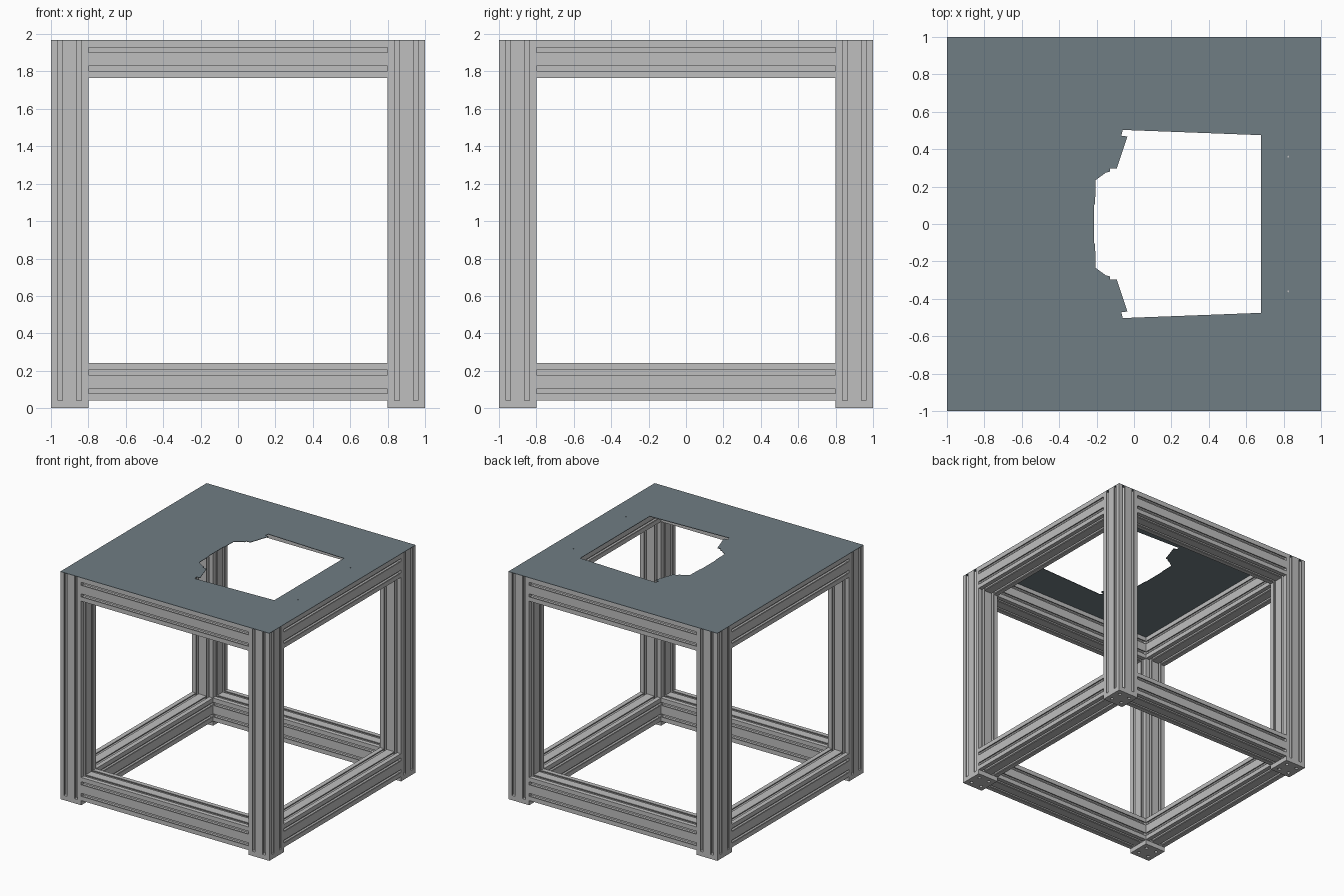
import bpy
import math
from mathutils import Matrix, Vector

cube = bpy.data.objects.get("Cube")
if cube:
    bpy.data.objects.remove(cube, do_unlink=True)


def make_material(name, color):
    mat = bpy.data.materials.new(name)
    mat.use_nodes = True
    mat.diffuse_color = (*color, 1)
    mat.node_tree.nodes["Principled BSDF"].inputs["Base Color"].default_value = (*color, 1)
    return mat


aluminium = make_material("aluminium grey", (0.52, 0.52, 0.52))
slate = make_material("slate blue grey", (0.16, 0.205, 0.23))

SIZE = 0.2            # width of the square extrusion
HALF = SIZE / 2
PITCH = 0.05          # slot and bore distance from the extrusion axis
CAP = 0.04            # thickness of the foot caps
TOP = 1.965           # underside of the table plate
PLATE = 0.004


def circle(cx, cy, r, n=16):
    return [(cx + r * math.cos(math.tau * i / n), cy + r * math.sin(math.tau * i / n))
            for i in range(n)]


def square(h):
    return [(-h, -h), (h, -h), (h, h), (-h, h)]


def extrude(name, loops, length, mat, matrix):
    """Extrude an outline with holes along local z, centred, as a mesh object."""
    curve = bpy.data.curves.new(name, "CURVE")
    curve.dimensions = "2D"
    curve.fill_mode = "BOTH"
    curve.extrude = length / 2
    for loop in loops:
        spline = curve.splines.new("POLY")
        spline.points.add(len(loop) - 1)
        for point, (x, y) in zip(spline.points, loop):
            point.co = (x, y, 0, 1)
        spline.use_cyclic_u = True
    temp = bpy.data.objects.new(name + "_outline", curve)
    bpy.context.collection.objects.link(temp)
    bpy.context.view_layer.update()
    graph = bpy.context.evaluated_depsgraph_get()
    mesh = bpy.data.meshes.new_from_object(temp.evaluated_get(graph))
    bpy.data.objects.remove(temp, do_unlink=True)
    mesh.name = name
    mesh.materials.clear()
    mesh.materials.append(mat)
    mesh.shade_flat()
    obj = bpy.data.objects.new(name, mesh)
    bpy.context.collection.objects.link(obj)
    obj.matrix_world = matrix
    return obj


def slotted_profile():
    """Square outline with two T-slots on every side."""
    slot = [(-0.013, 0), (-0.013, 0.008), (-0.025, 0.008), (-0.025, 0.018), (-0.015, 0.03)]
    slot += [(-x, d) for x, d in reversed(slot)]
    side = [(-HALF, -HALF)]
    for centre in (-PITCH, PITCH):
        side += [(centre + x, -HALF + d) for x, d in slot]
    outline = []
    for k in range(4):
        turn = Matrix.Rotation(k * math.pi / 2, 2)
        outline += [tuple(turn @ Vector(p)) for p in side]
    return outline


def four_bores(r):
    return [circle(x, y, r) for x in (-PITCH, PITCH) for y in (-PITCH, PITCH)]


profile = [slotted_profile()] + four_bores(0.01)
foot = [square(HALF)] + four_bores(0.014)
edge = 1 - HALF

# Legs with drilled foot caps
for sx, side in ((1, "left"), (-1, "right")):
    for sy, end in ((-1, "front"), (1, "back")):
        at = (sx * edge, sy * edge)
        extrude(f"{end}_{side}_leg", profile, TOP - CAP, aluminium,
                Matrix.Translation((*at, (TOP + CAP) / 2)))
        extrude(f"{end}_{side}_foot_cap", foot, CAP, aluminium,
                Matrix.Translation((*at, CAP / 2)))

# Horizontal beams between the legs, lower and upper ring
span = 2 - 2 * SIZE
for level, z in (("lower", CAP + HALF), ("upper", TOP - HALF)):
    for s, end, side in ((-1, "front", "right"), (1, "back", "left")):
        extrude(f"{level}_{end}_beam", profile, span, aluminium,
                Matrix.Translation((0, s * edge, z)) @ Matrix.Rotation(math.pi / 2, 4, "Y"))
        extrude(f"{level}_{side}_beam", profile, span, aluminium,
                Matrix.Translation((s * edge, 0, z)) @ Matrix.Rotation(math.pi / 2, 4, "X"))

# Table plate with its notched opening and two pin holes
half_opening = [(0.68, 0.475), (-0.06, 0.503), (-0.068, 0.472), (-0.035, 0.468),
                (-0.092, 0.298), (-0.128, 0.298), (-0.128, 0.28), (-0.15, 0.275),
                (-0.205, 0.235), (-0.208, 0.11), (-0.213, 0.1)]
opening = half_opening + [(x, -y) for x, y in reversed(half_opening)]
pins = [circle(0.825, y, 0.005, 12) for y in (-0.36, 0.36)]
extrude("table_plate", [square(1), opening] + pins, PLATE, slate,
        Matrix.Translation((0, 0, TOP + PLATE / 2)))
